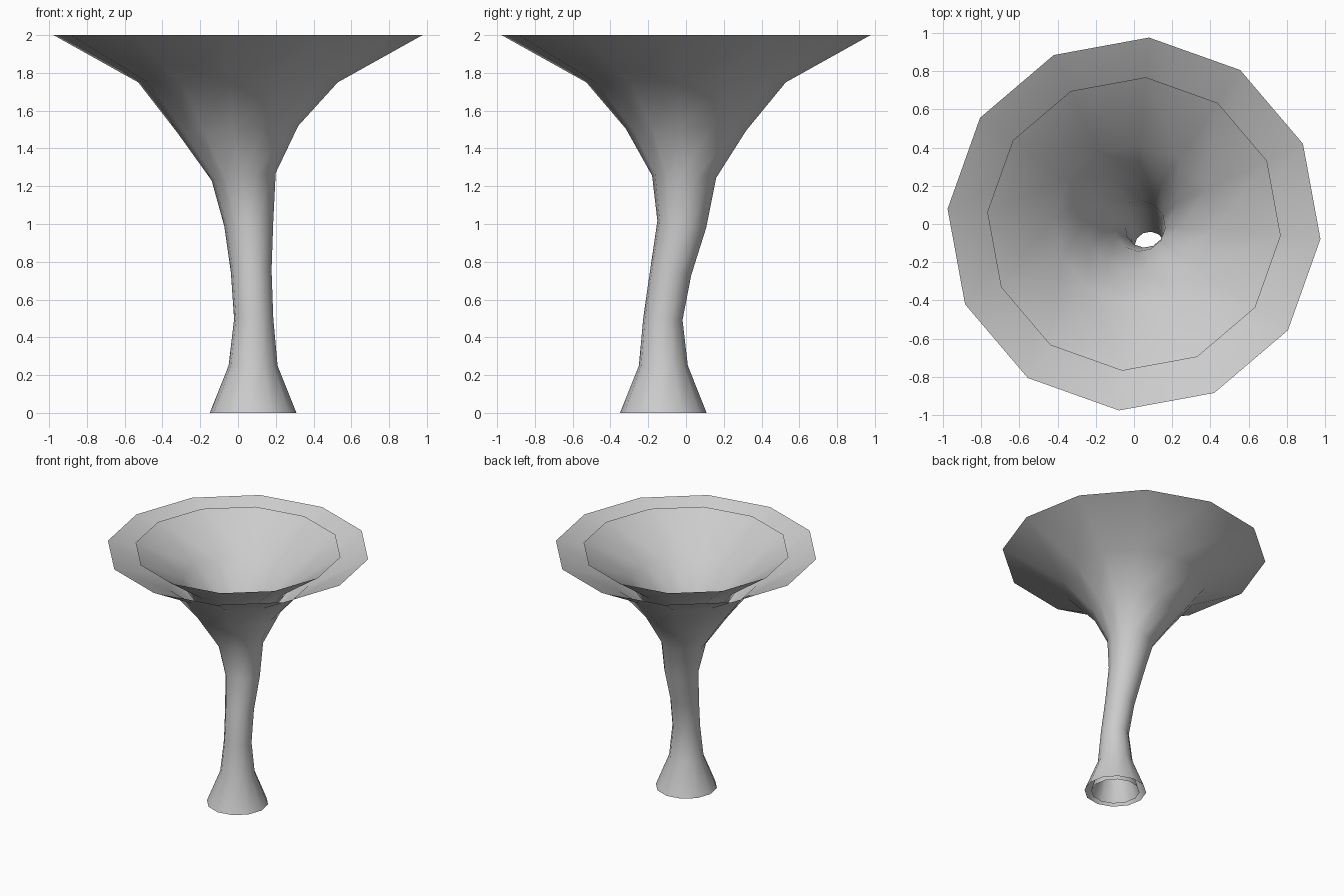
import bpy, bmesh, math
from mathutils import Vector

cube = bpy.data.objects.get("Cube")
if cube:
    bpy.data.objects.remove(cube, do_unlink=True)

SIDES = 12
TWIST = math.radians(-4.6)

# Bent centre line with a radius at each station: x, y, z, radius
STATIONS = [
    (0.08, -0.12, 0.0, 0.23),
    (0.08, -0.12, 0.25, 0.13),
    (0.083, -0.122, 0.5, 0.104),
    (0.07, -0.08, 0.75, 0.108),
    (0.057, -0.022, 1.0, 0.13),
    (0.03, -0.01, 1.25, 0.17),
    (0.0, 0.0, 1.5, 0.32),
    (0.0, 0.0, 1.75, 0.53),
    (0.0, 0.0, 2.0, 0.98),
]

grey = bpy.data.materials.new("plain grey")
grey.use_nodes = True
colour = (0.6, 0.6, 0.6, 1.0)
grey.diffuse_color = colour
grey.node_tree.nodes["Principled BSDF"].inputs["Base Color"].default_value = colour


def flared_tube(name, scale, inward):
    """Loft an open tube through the stations, rings square to the path."""
    bm = bmesh.new()
    rings = []
    last = len(STATIONS) - 1
    for i, (x, y, z, radius) in enumerate(STATIONS):
        sx = sy = 0.0
        if 0 < i < last:
            a, b = STATIONS[i - 1], STATIONS[i + 1]
            sx, sy = (b[0] - a[0]) / (b[2] - a[2]), (b[1] - a[1]) / (b[2] - a[2])
        ring = []
        for k in range(SIDES):
            t = TWIST + math.tau * k / SIDES
            dx, dy = scale * radius * math.cos(t), scale * radius * math.sin(t)
            ring.append(bm.verts.new(Vector((x + dx, y + dy, z - sx * dx - sy * dy))))
        rings.append(ring)
    for low, high in zip(rings, rings[1:]):
        for k in range(SIDES):
            n = (k + 1) % SIDES
            face = bm.faces.new((low[k], low[n], high[n], high[k]))
            face.smooth = True
            if inward:
                face.normal_flip()
    mesh = bpy.data.meshes.new(name)
    bm.to_mesh(mesh)
    bm.free()
    mesh.materials.append(grey)
    obj = bpy.data.objects.new(name, mesh)
    bpy.context.collection.objects.link(obj)
    return obj


# Outer wall and the narrower lining, open at both ends
flared_tube("outer_wall", 1.0, False)
flared_tube("inner_lining", 0.787, True)
